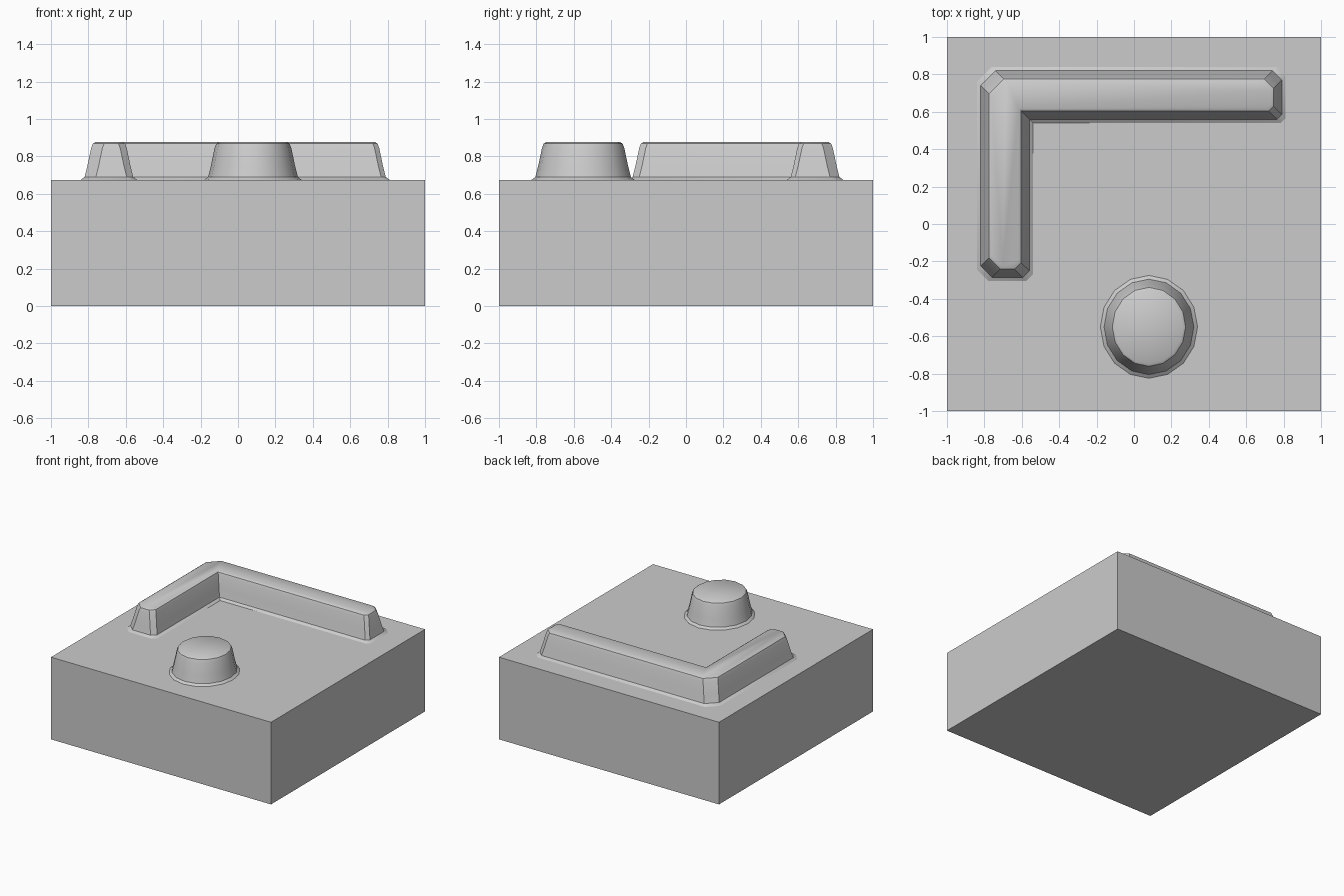
import bpy, bmesh, math
from mathutils import Vector

if "Cube" in bpy.data.objects:
    bpy.data.objects.remove(bpy.data.objects["Cube"], do_unlink=True)

grey = bpy.data.materials.new("stone_grey")
grey.use_nodes = True
colour = (0.6, 0.6, 0.6, 1)
grey.diffuse_color = colour
grey.node_tree.nodes["Principled BSDF"].inputs["Base Color"].default_value = colour

DECK = 0.675
# Wall profile shared by both raised parts: inset from the foot, height
WALL = [(0, DECK), (0.02, 0.69), (0.035, 0.75), (0.055, 0.845), (0.064, 0.868), (0.078, 0.877)]


def finish(name, bm):
    bmesh.ops.recalc_face_normals(bm, faces=bm.faces)
    mesh = bpy.data.meshes.new(name)
    bm.to_mesh(mesh)
    bm.free()
    mesh.materials.append(grey)
    obj = bpy.data.objects.new(name, mesh)
    bpy.context.collection.objects.link(obj)
    return obj


def loft(name, outline):
    """Stack inset copies of an outline along the wall profile and cap both ends."""
    bm = bmesh.new()
    rings = [[bm.verts.new((x, y, z)) for x, y in outline(d)] for d, z in WALL]
    for low, high in zip(rings, rings[1:]):
        for i in range(len(low)):
            j = (i + 1) % len(low)
            bm.faces.new((low[i], low[j], high[j], high[i]))
    bm.faces.new(rings[0][::-1])
    bm.faces.new(rings[-1])
    obj = finish(name, bm)
    bpy.ops.object.select_all(action='DESELECT')
    obj.select_set(True)
    bpy.context.view_layer.objects.active = obj
    bpy.ops.object.shade_smooth_by_angle(angle=math.radians(35))


def corner_outline(d):
    """L-shaped outline, inset by d, with cut corners."""
    left, inner_x, right = -0.84 + d, -0.54 - d, 0.81 - d
    front, inner_y, back = -0.305 + d, 0.54 + d, 0.84 - d
    corners = [(left, front, 0.06), (inner_x, front, 0.035), (inner_x, inner_y, 0),
               (right, inner_y, 0.025), (right, back, 0.05), (left, back, 0.08)]
    points = []
    for i, (x, y, cut) in enumerate(corners):
        here = Vector((x, y))
        if not cut:
            points.append(here)
            continue
        for other in (corners[i - 1], corners[(i + 1) % len(corners)]):
            points.append(here + (Vector(other[:2]) - here).normalized() * cut)
    return points


def round_outline(d):
    """Slightly oval outline, inset by d."""
    sides = 16
    angles = [math.tau * i / sides for i in range(sides)]
    return [(0.08 + (0.26 - d) * math.cos(a), -0.55 + (0.275 - d) * math.sin(a)) for a in angles]


# Base block
bm = bmesh.new()
bmesh.ops.create_cube(bm, size=1)
bmesh.ops.scale(bm, vec=(2, 2, DECK), verts=bm.verts)
bmesh.ops.translate(bm, vec=(0, 0, DECK / 2), verts=bm.verts)
finish("base_block", bm)

# Raised wall and mound
loft("corner_wall", corner_outline)
loft("round_mound", round_outline)
